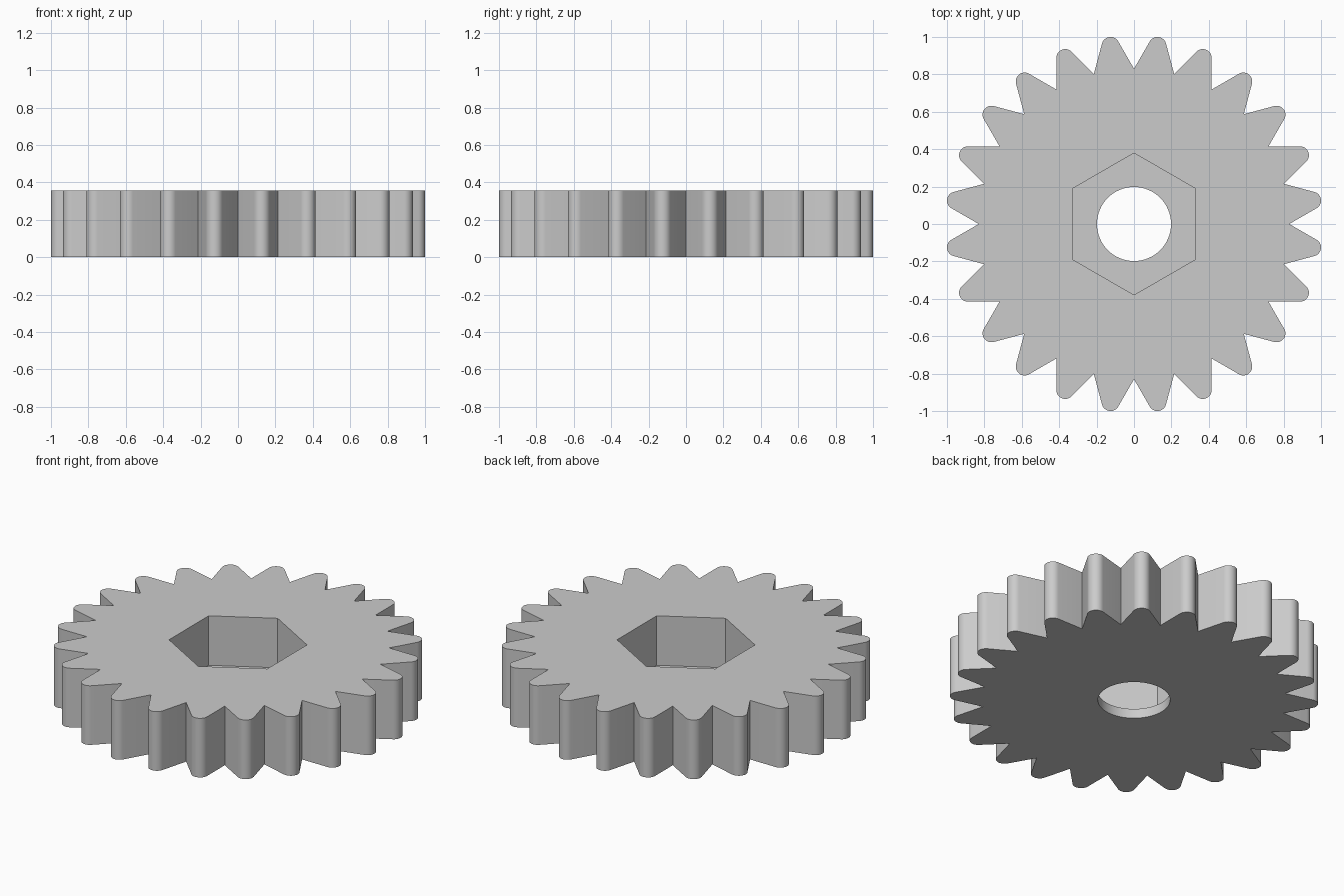
import bpy, bmesh
from math import radians, cos, sin, pi
from mathutils import Vector

cube = bpy.data.objects.get("Cube")
if cube:
    bpy.data.objects.remove(cube, do_unlink=True)

TEETH = 24
HEIGHT = 0.357
FLOOR = 0.058          # thickness left under the hex pocket
ROOT_R = 0.83          # radius at the valleys
TIP_C, TIP_R = 0.961, 0.0473   # centre distance and radius of the tooth tips
ARC = radians(67.5)    # half sweep of a rounded tip
STEPS = 12

grey = bpy.data.materials.new("plain grey")
grey.use_nodes = True
colour = (0.6, 0.6, 0.6, 1)
grey.diffuse_color = colour
grey.node_tree.nodes["Principled BSDF"].inputs["Base Color"].default_value = colour


def polar(radius, angle):
    return Vector((radius * cos(angle), radius * sin(angle), 0))


def ring(radius, count, start=0):
    return [polar(radius, start + 2 * pi * i / count) for i in range(count)]


def prism(name, outline, z0, z1):
    """Extrude a flat outline from z0 up to z1."""
    bm = bmesh.new()
    base = bm.faces.new([bm.verts.new((p.x, p.y, z0)) for p in outline])
    top = bmesh.ops.extrude_face_region(bm, geom=[base], use_keep_orig=True)["geom"]
    bmesh.ops.translate(bm, vec=(0, 0, z1 - z0),
                        verts=[v for v in top if isinstance(v, bmesh.types.BMVert)])
    bmesh.ops.recalc_face_normals(bm, faces=bm.faces)
    mesh = bpy.data.meshes.new(name)
    bm.to_mesh(mesh)
    bm.free()
    mesh.materials.append(grey)
    obj = bpy.data.objects.new(name, mesh)
    bpy.context.collection.objects.link(obj)
    return obj


# Gear outline: one valley point, then a rounded tip, for each tooth
outline = []
for i in range(TEETH):
    valley = 2 * pi * i / TEETH
    tip = valley + pi / TEETH
    outline.append(polar(ROOT_R, valley))
    for s in range(STEPS + 1):
        outline.append(polar(TIP_C, tip) + polar(TIP_R, tip - ARC + 2 * ARC * s / STEPS))

gear = prism("gear", outline, 0, HEIGHT)

# Hex nut pocket from above and round bore right through
cutters = [
    prism("hex_pocket_cutter", ring(0.379, 6, pi / 2), FLOOR, HEIGHT + 0.1),
    prism("bore_cutter", ring(0.198, 64), -0.1, HEIGHT + 0.2),
]
bpy.ops.object.select_all(action="DESELECT")
bpy.context.view_layer.objects.active = gear
gear.select_set(True)
for cutter in cutters:
    cutter.hide_render = True
    mod = gear.modifiers.new(cutter.name, "BOOLEAN")
    mod.operation = "DIFFERENCE"
    mod.solver = "EXACT"
    mod.object = cutter
    bpy.ops.object.modifier_apply(modifier=mod.name)
    bpy.data.objects.remove(cutter, do_unlink=True)

bpy.ops.object.shade_smooth_by_angle(angle=radians(30))
